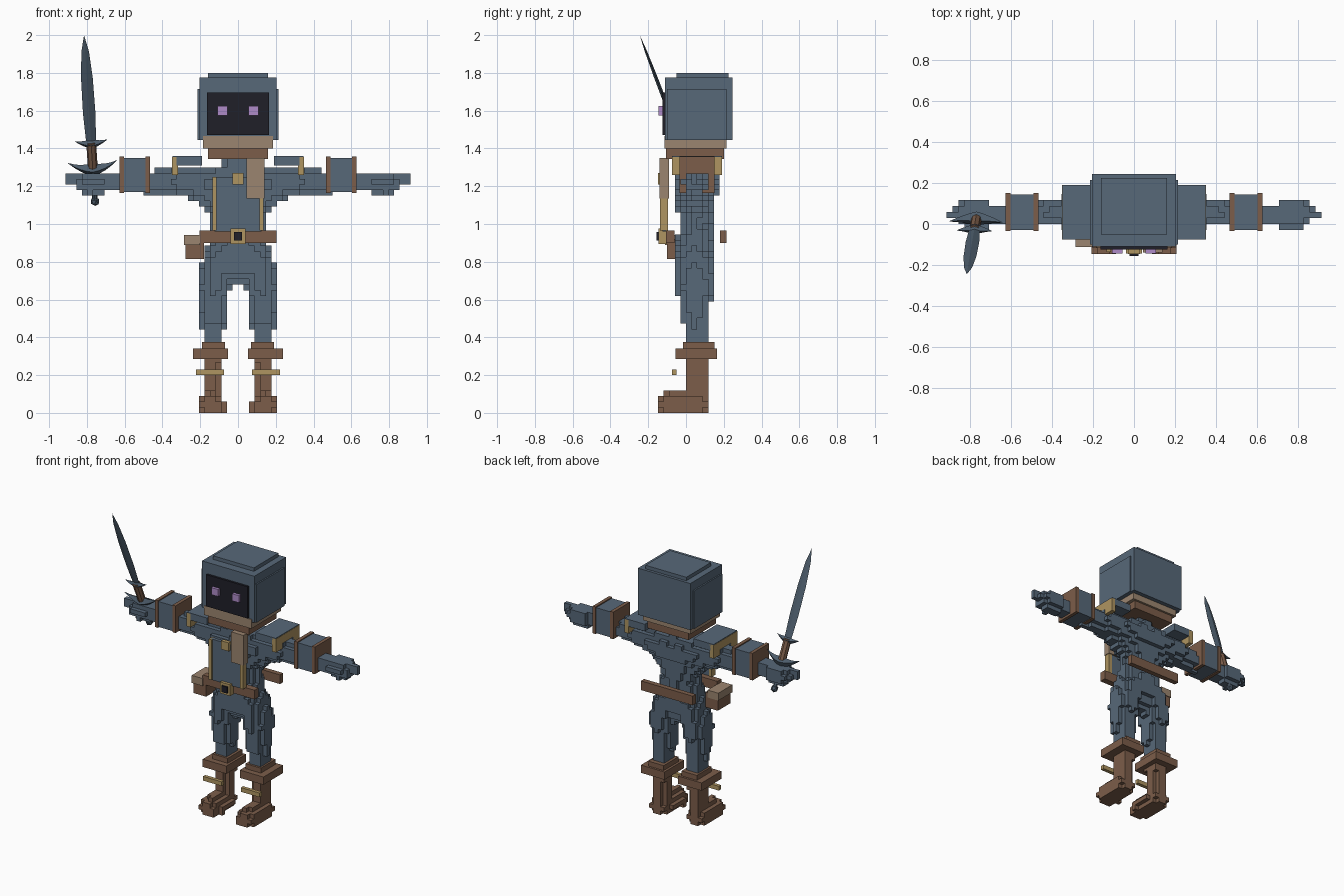
import bpy, bmesh, math
from mathutils import Vector, Matrix

if "Cube" in bpy.data.objects:
    bpy.data.objects.remove(bpy.data.objects["Cube"])


def material(name, red, green, blue):
    mat = bpy.data.materials.new(name)
    mat.use_nodes = True
    color = (red, green, blue, 1)
    mat.diffuse_color = color
    mat.node_tree.nodes["Principled BSDF"].inputs["Base Color"].default_value = color
    return mat


cloth = material("slate blue cloth", .095, .138, .19)
leather = material("brown leather", .2, .11, .068)
scarf_tan = material("light tan scarf", .33, .235, .16)
gold = material("dull gold trim", .43, .3, .12)
shadow = material("dark face", .014, .014, .022)
violet = material("violet eyes", .43, .26, .58)
steel = material("sword steel", .075, .11, .15)


def make_object(name, bm, *mats):
    mesh = bpy.data.meshes.new(name)
    bm.to_mesh(mesh)
    bm.free()
    for mat in mats:
        mesh.materials.append(mat)
    obj = bpy.data.objects.new(name, mesh)
    bpy.context.collection.objects.link(obj)
    return obj


def box(name, mat, x, y, z):
    """Block spanning the given ranges; a single x value means a half width."""
    if not isinstance(x, tuple):
        x = (-x, x)
    spans = [sorted(span) for span in (x, y, z)]
    centre = Vector([(low + high) / 2 for low, high in spans])
    size = [high - low for low, high in spans]
    bm = bmesh.new()
    bmesh.ops.create_cube(bm, size=1, matrix=Matrix.Translation(centre) @ Matrix.Diagonal((*size, 1)))
    return make_object(name, bm, mat)


def pair(name, mat, x, y, z):
    box("left_" + name, mat, x, y, z)
    box("right_" + name, mat, (-x[0], -x[1]), y, z)


# Blocky body: tapered limbs (start, end, start radius, end radius, depth factor)
limbs = [
    ((0, .04, .84), (0, .05, 1), .17, .13, .62),
    ((0, .05, 1), (0, .05, 1.17), .13, .17, .66),
    ((0, .05, 1.2), (0, .05, 1.36), .1, .08, 1),
    ((.06, .06, 1.2), (.3, .06, 1.23), .11, .08, 1.1),
    ((.06, .05, 1.12), (.28, .05, 1.22), .1, .06, .9),
    ((.3, .06, 1.23), (.5, .05, 1.22), .075, .055, 1),
    ((.5, .05, 1.22), (.74, .04, 1.22), .055, .05, 1),
    ((.74, .055, 1.22), (.8, .055, 1.22), .06, .058, 1.25),
    ((.8, .05, 1.23), (.89, .05, 1.235), .04, .022, 1),
    ((.78, .01, 1.2), (.78, .02, 1.16), .025, .02, 1),
    ((.1, .045, .8), (.13, .05, .66), .09, .086, 1.15),
    ((.13, .05, .66), (.13, .045, .5), .086, .065, 1.1),
    ((.13, .045, .5), (.135, .06, .38), .065, .055, 1),
    ((.135, .06, .38), (.145, .06, .06), .055, .045, 1.2),
    ((.145, .05, .04), (.145, -.075, .035), .072, .075, 1),
]
limbs = [(Vector(a), Vector(b), ra, rb, depth) for a, b, ra, rb, depth in limbs]


def inside(point):
    for a, b, ra, rb, depth in limbs:
        axis = b - a
        t = min(max((point - a).dot(axis) / axis.length_squared, 0), 1)
        offset = point - a - axis * t
        offset.y /= depth
        if offset.length < ra + (rb - ra) * t:
            return True
    return False


def build_body(step):
    cells = set()
    for i in range(int(.93 / step)):
        for j in range(int(-.2 / step), int(.24 / step)):
            for k in range(int(1.45 / step)):
                if inside(Vector((i + .5, j + .5, k + .5)) * step):
                    cells.update([(i, j, k), (-1 - i, j, k)])
    bm = bmesh.new()
    corners = {}

    def corner(key):
        if key not in corners:
            corners[key] = bm.verts.new(Vector(key) * step)
        return corners[key]

    for cell in cells:
        for axis in range(3):
            for side in (0, 1):
                near = list(cell)
                near[axis] += 2 * side - 1
                if tuple(near) in cells:
                    continue
                loop = []
                for u, v in ((0, 0), (1, 0), (1, 1), (0, 1)):
                    key = list(cell)
                    key[axis] += side
                    key[(axis + 1) % 3] += u
                    key[(axis + 2) % 3] += v
                    loop.append(corner(tuple(key)))
                face = bm.faces.new(loop if side else loop[::-1])
                # Boots are the part of the body below the knee cuff
                face.material_index = int(face.calc_center_median().z < .36)
    bmesh.ops.dissolve_limit(bm, angle_limit=.01, verts=bm.verts[:], edges=bm.edges[:], delimit={'MATERIAL'})
    return make_object("body", bm, cloth, leather)


build_body(.0295)

# Hooded head
box("hood", cloth, .205, (-.11, .245), (1.445, 1.775))
box("hood_crown", cloth, .16, (-.05, .225), (1.77, 1.8))
pair("hood_side", cloth, (.2, .215), (-.1, .215), (1.445, 1.715))
box("face", shadow, .163, (-.125, -.1), (1.47, 1.695))
pair("eye", violet, (.055, .108), (-.145, -.12), (1.575, 1.625))

# Scarf
box("scarf_upper", scarf_tan, .185, (-.115, .215), (1.4, 1.465))
box("scarf_lower", leather, .16, (-.105, .2), (1.345, 1.4))
box("scarf_tail", scarf_tan, (.045, .14), (-.14, -.09), (1.135, 1.35))

# Vest front with trim and clasp
box("vest_front", cloth, .125, (-.125, -.1), (.96, 1.25))
pair("vest_trim", gold, (.113, .135), (-.137, -.095), (.965, 1.25))
box("clasp", gold, .03, (-.147, -.12), (1.21, 1.27))

# Shoulder pads
pair("shoulder_pad", cloth, (.19, .325), (-.075, .19), (1.31, 1.36))
pair("shoulder_trim", gold, (.318, .35), (-.075, .19), (1.26, 1.355))
pair("shoulder_cap", cloth, (.318, .348), (-.075, .19), (1.355, 1.36))

# Forearm guards
pair("forearm_guard", cloth, (.47, .62), (-.03, .145), (1.17, 1.35))
pair("inner_band", leather, (.465, .49), (-.035, .15), (1.165, 1.357))
pair("outer_band", leather, (.603, .627), (-.035, .15), (1.165, 1.357))

# Belt, buckle and pouch
box("belt_front", leather, .203, (-.105, -.06), (.9, .965))
box("belt_back", leather, .203, (.18, .215), (.9, .965))
box("buckle", gold, .04, (-.145, -.1), (.895, .975))
box("buckle_hole", shadow, .022, (-.155, -.14), (.912, .957))
box("pouch", leather, (-.278, -.18), (-.1, .04), (.815, .92))
box("pouch_lid", scarf_tan, (-.285, -.2), (-.112, .045), (.89, .943))

# Boot cuffs and straps
pair("boot_cuff", leather, (.053, .238), (-.055, .165), (.285, .34))
pair("boot_cuff_top", leather, (.07, .19), (-.015, .15), (.34, .375))
pair("boot_strap", gold, (.075, .222), (-.075, -.05), (.2, .23))

# Sword, built upright and then tilted into the right hand
pommel, tip = Vector((-.757, .09, 1.12)), Vector((-.815, -.245, 2))
up = (tip - pommel).normalized()
flat = up.cross(Vector((1, 0, 0))).normalized()
tilt = Matrix.Translation(pommel) @ Matrix((flat.cross(up), flat, up)).transposed().to_4x4()
length = (tip - pommel).length


def blade():
    bm = bmesh.new()
    rings = []
    for height, width in ((.33, .026), (.5, .033), (.7, .031), (.85, .02)):
        thick = width * .3
        rings.append([bm.verts.new(p) for p in (
            (width, 0, height), (0, thick, height), (-width, 0, height), (0, -thick, height))])
    point = bm.verts.new((0, 0, length))
    bm.faces.new(rings[0][::-1])
    for low, high in zip(rings, rings[1:]):
        for n in range(4):
            m = (n + 1) % 4
            bm.faces.new((low[n], low[m], high[m], high[n]))
    for n in range(4):
        bm.faces.new((rings[-1][n], rings[-1][(n + 1) % 4], point))
    make_object("sword_blade", bm, steel).matrix_world = tilt


def guard(name, height, half, rise, thick):
    """Crescent crosspiece tapering to raised points."""
    bm = bmesh.new()
    rings = []
    for n in range(9):
        s = n / 4 - 1
        r = thick * (1 - abs(s)) + .001
        centre = Vector((s * half, 0, height + rise * s * s))
        rings.append([bm.verts.new(centre + Vector(p) * r) for p in (
            (0, 0, 1), (0, 1, 0), (0, 0, -1), (0, -1, 0))])
    for a, b in zip(rings, rings[1:]):
        for n in range(4):
            m = (n + 1) % 4
            bm.faces.new((a[n], a[m], b[m], b[n]))
    bm.faces.new(rings[0])
    bm.faces.new(rings[-1])
    bmesh.ops.recalc_face_normals(bm, faces=bm.faces[:])
    make_object(name, bm, steel).matrix_world = tilt


def rod(name, mat, low, high, radius):
    bm = bmesh.new()
    bmesh.ops.create_cone(bm, cap_ends=True, segments=8, radius1=radius, radius2=radius,
                          depth=high - low, matrix=Matrix.Translation((0, 0, (low + high) / 2)))
    make_object(name, bm, mat).matrix_world = tilt


blade()
guard("upper_guard", .325, .085, .02, .026)
guard("lower_guard", .18, .13, .045, .036)
rod("sword_grip", leather, .17, .335, .026)
rod("pommel_rod", steel, 0, .18, .014)
bm = bmesh.new()
bmesh.ops.create_icosphere(bm, subdivisions=1, radius=.026)
make_object("pommel", bm, steel).matrix_world = tilt
